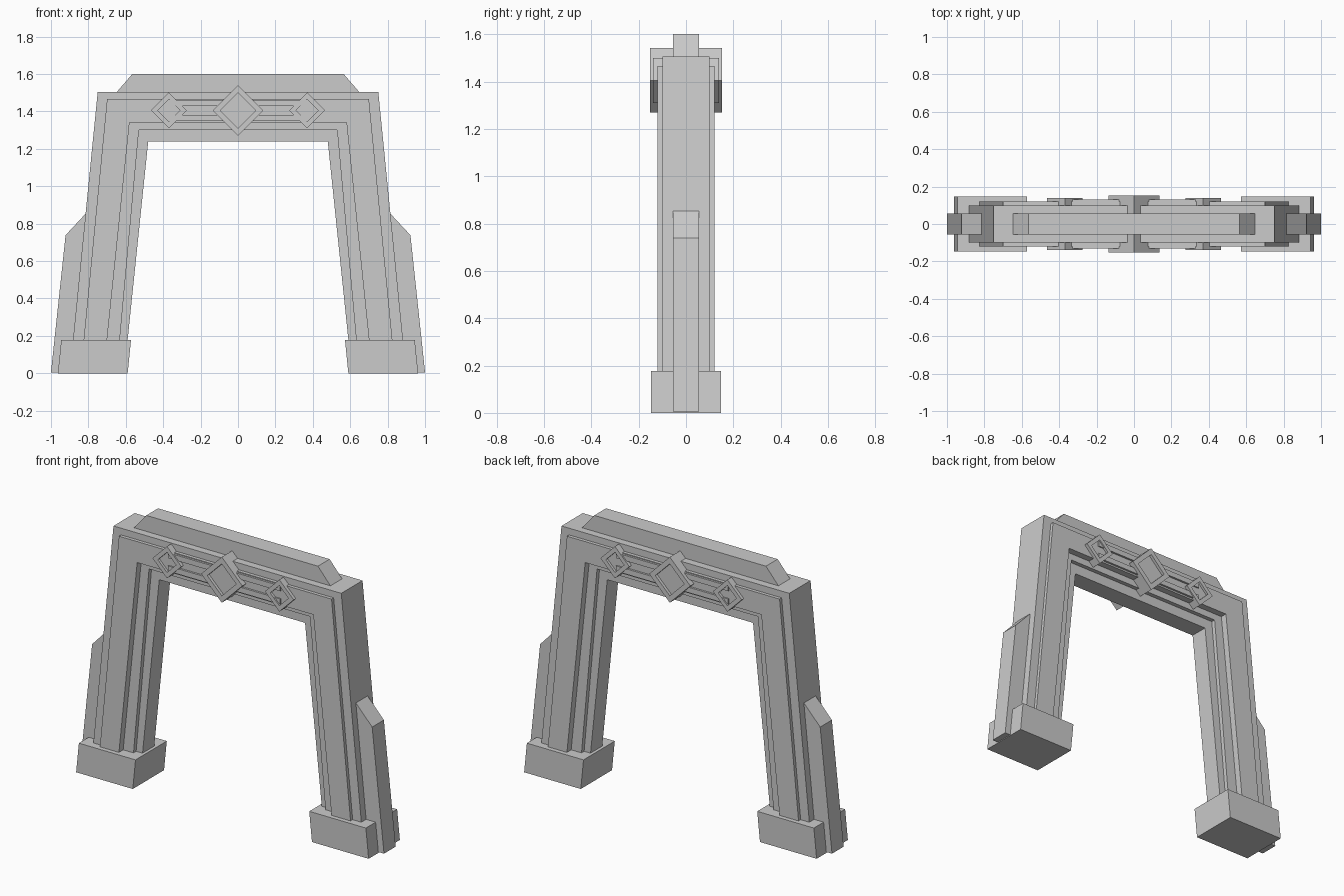
import bpy, bmesh

if "Cube" in bpy.data.objects:
    bpy.data.objects.remove(bpy.data.objects["Cube"])


def loft(name, rings, closed=False):
    """Skin a sequence of point rings; cap the ends unless closed."""
    bm = bmesh.new()
    vs = [[bm.verts.new(p) for p in r] for r in rings]
    n = len(rings[0])
    for k in range(len(rings) if closed else len(rings) - 1):
        a, b = vs[k], vs[(k + 1) % len(rings)]
        for i in range(n):
            j = (i + 1) % n
            bm.faces.new((a[i], a[j], b[j], b[i]))
    if not closed:
        bm.faces.new(vs[0])
        bm.faces.new(vs[-1])
    bmesh.ops.recalc_face_normals(bm, faces=bm.faces)
    me = bpy.data.meshes.new(name)
    bm.to_mesh(me)
    bm.free()
    ob = bpy.data.objects.new(name, me)
    bpy.context.collection.objects.link(ob)
    return ob


def prism(name, profile, depth):
    """Extrude an x-z outline symmetrically through y."""
    return loft(name, [[(x, y, z) for x, z in profile] for y in (-depth, depth)])


def flip(profile, side):
    return [(side * x, z) for x, z in profile]


def leg_arch(top_x, top_z, foot_x):
    """Tapered gateway outline, with the foot measured at z = 0.18."""
    low = 0.03
    x = foot_x + (foot_x - top_x) * (0.18 - low) / (top_z - 0.18)
    return [(-x, low), (-top_x, top_z), (top_x, top_z), (x, low)]


def arch(name, outer, inner, depth):
    return prism(name, leg_arch(*outer) + leg_arch(*inner)[::-1], depth)


def diamond(name, x, r, r_in, depth, floor):
    """Diamond running through the lintel, with a raised rim on both faces."""
    def ring(rad, y):
        return [(x + rad, y, 1.405), (x, y, 1.405 + rad), (x - rad, y, 1.405), (x, y, 1.405 - rad)]
    loft(name, [ring(r_in, -floor), ring(r_in, -depth), ring(r, -depth),
                ring(r, depth), ring(r_in, depth), ring(r_in, floor)])


# Stepped gateway layers
arch("gateway_core", (0.75, 1.505, 0.882), (0.60, 1.36, 0.72), 0.10)
arch("raised_band", (0.70, 1.465, 0.825), (0.58, 1.34, 0.70), 0.12)
arch("middle_step", (0.68, 1.44, 0.80), (0.53, 1.30, 0.632), 0.08)
arch("inner_step", (0.66, 1.42, 0.78), (0.48, 1.24, 0.59), 0.055)

# Crest along the lintel
prism("top_crest", [(-0.66, 1.49), (-0.565, 1.6), (0.565, 1.6), (0.66, 1.49)], 0.055)

for s, side in ((-1, "left"), (1, "right")):
    # Leaning foot block and side buttress
    prism(side + "_foot", flip([(0.59, 0), (0.963, 0), (0.945, 0.178), (0.572, 0.178)], s), 0.147)
    prism(side + "_buttress", flip([(0.80, 0.005), (1.0, 0.005), (0.922, 0.738),
                                    (0.815, 0.853), (0.77, 0.853)], s), 0.055)
    # Small diamond and the twin rails linking it to the centre
    diamond(side + "_diamond", s * 0.37, 0.095, 0.06, 0.14, 0.125)
    for label, z0, z1 in (("lower", 1.35, 1.382), ("upper", 1.428, 1.46)):
        prism(f"{side}_{label}_rail", flip([(0.05, z0), (0.37, z0), (0.37, z1), (0.05, z1)], s), 0.132)

# Central diamond
diamond("centre_diamond", 0, 0.136, 0.095, 0.153, 0.135)
